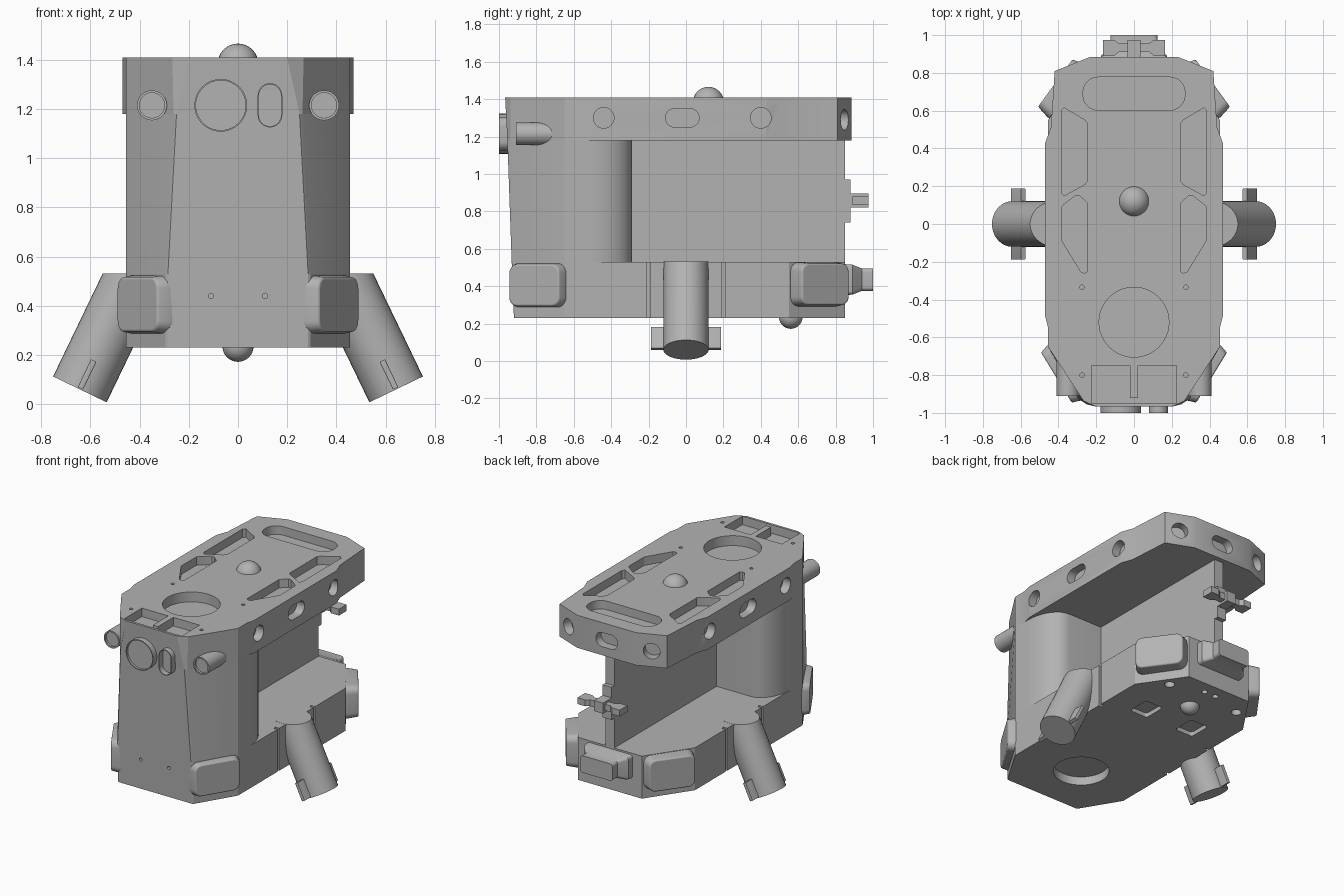
import bpy, bmesh, math
from mathutils import Matrix, Vector

if "Cube" in bpy.data.objects:
    bpy.data.objects.remove(bpy.data.objects["Cube"])

grey = bpy.data.materials.new("hull grey")
grey.diffuse_color = (0.45, 0.45, 0.45, 1)
grey.use_nodes = True
grey.node_tree.nodes["Principled BSDF"].inputs["Base Color"].default_value = grey.diffuse_color


def frame(loc, n, s=1):
    """Local z along n; s = -1 mirrors across x."""
    n = Vector(n).normalized()
    x = Vector((0, 0, 1)).cross(n)
    x = x.normalized() if x.length > 1e-4 else Vector((1, 0, 0))
    m = Matrix((x, n.cross(x), n)).transposed().to_4x4()
    return Matrix.Diagonal((s, 1, 1, 1)) @ Matrix.Translation(loc) @ m


def rrect(w, h, r, n=6):
    """Rounded rectangle outline; a slot or circle when r is half a side."""
    pts = []
    for i, (sx, sy) in enumerate(((1, 1), (-1, 1), (-1, -1), (1, -1))):
        for k in range(n + 1):
            a = math.pi / 2 * (i + k / n)
            p = Vector((sx * (w / 2 - r) + r * math.cos(a), sy * (h / 2 - r) + r * math.sin(a)))
            if all((p - q).length > 1e-4 for q in pts):
                pts.append(p)
    return pts


def circle(r, n=9):
    return rrect(2 * r, 2 * r, r, n)


def mirrored(half):
    return half + [(-x, y) for x, y in reversed(half)]


def loft(bm, rings, m=Matrix()):
    """Skin a list of (outline, z) rings and cap both ends."""
    loops = [[bm.verts.new(m @ Vector((p[0], p[1], z))) for p in pts] for pts, z in rings]
    n = len(loops[0])
    for a, b in zip(loops, loops[1:]):
        for i in range(n):
            j = (i + 1) % n
            bm.faces.new((a[i], a[j], b[j], b[i]))
    bm.faces.new(loops[0][::-1])
    bm.faces.new(loops[-1])


def prism(bm, pts, m, z0, z1):
    loft(bm, [(pts, z0), (pts, z1)], m)


def box(bm, x0, x1, y0, y1, z0, z1):
    prism(bm, [(x0, y0), (x1, y0), (x1, y1), (x0, y1)], Matrix(), z0, z1)


def finish(name, bm, bevel=0):
    bmesh.ops.recalc_face_normals(bm, faces=bm.faces)
    me = bpy.data.meshes.new(name)
    bm.to_mesh(me)
    bm.free()
    me.materials.append(grey)
    ob = bpy.data.objects.new(name, me)
    bpy.context.collection.objects.link(ob)
    if bevel:
        mod = ob.modifiers.new("bevel", 'BEVEL')
        mod.width, mod.segments, mod.angle_limit = bevel, 3, math.radians(50)
    return ob


def carve(ob, cutter_bm):
    cut = finish("cutter", cutter_bm)
    cut.hide_render = True
    mod = ob.modifiers.new("carve", 'BOOLEAN')
    mod.operation, mod.solver, mod.object = 'DIFFERENCE', 'EXACT', cut
    bpy.context.view_layer.objects.active = ob
    bpy.ops.object.modifier_apply(modifier=mod.name)
    bpy.data.objects.remove(cut)


UP, DOWN, FRONT, BACK, SIDE = (0, 0, 1), (0, 0, -1), (0, -1, 0), (0, 1, 0), (1, 0, 0)

# Lower hull
tail = [(.455, -.65), (.455, .55), (.25, .85)]
low0 = mirrored([(.285, -.92), (.295, -.915)] + tail)
low1 = mirrored([(.285, -.932), (.295, -.925)] + tail)
bm = bmesh.new()
loft(bm, [(low0, .23), (low1, .53)])
lower = finish("lower_hull", bm)
c = bmesh.new()
prism(c, circle(.18), frame((0, -.53, .23), DOWN), -.06, .02)
for s in (1, -1):
    prism(c, rrect(.14, .16, .02), frame((.19, .35, .23), DOWN, s), -.03, .02)
    prism(c, circle(.033), frame((.28, .69, .23), DOWN, s), -.04, .02)
    prism(c, circle(.02), frame((.045, .76, .23), DOWN, s), -.04, .02)
    prism(c, circle(.011), frame((.11, -.925, .44), FRONT, s), -.04, .03)
    for y in (-.2, .2):
        box(c, s * .425, s * .5, y - .01, y + .01, .2, .56)
carve(lower, c)

# Front block with rounded rear shoulders
arc = [(.30 + .155 * math.cos(a), -.52 + .23 * math.sin(a))
       for a in [math.pi / 2 * k / 8 for k in range(9)]]
bm = bmesh.new()
loft(bm, [(mirrored([(.285, -.932), (.295, -.925), (.455, -.65)] + arc), .53),
          (mirrored([(.25, -.955), (.262, -.94), (.455, -.65)] + arc), 1.18)])
finish("front_block", bm)

# Thin central wall joining lower hull and deck
bm = bmesh.new()
box(bm, -.035, .035, -.3, .85, .53, 1.18)
finish("centre_wall", bm)

# Upper deck with pockets and handling holes
side = [(.455, -.65), (.455, -.55), (.47, -.49), (.47, .43), (.44, .51), (.42, .81), (.23, .885)]
bm = bmesh.new()
loft(bm, [(mirrored([(.25, -.955), (.262, -.94)] + side), 1.18),
          (mirrored([(.2, -.967), (.267, -.937)] + side), 1.41)])
deck = finish("upper_deck", bm)
c = bmesh.new()
prism(c, circle(.185, 12), frame((0, -.52, 1.41), UP), -.07, .03)
prism(c, rrect(.54, .175, .08), frame((0, .69, 1.41), UP), -.06, .03)
tray = [(-.225, -.95), (.225, -.95), (.225, -.75), (.02, -.75), (.02, -.92),
        (-.02, -.92), (-.02, -.75), (-.225, -.75)]
prism(c, tray, Matrix(), 1.35, 1.44)
rear_pocket = [(.385, .6), (.37, .615), (.26, .55), (.245, .53), (.245, .23), (.26, .21),
               (.37, .15), (.385, .165)]
mid_pocket = [(.385, .085), (.375, .1), (.31, .15), (.29, .15), (.245, .11), (.245, -.25),
              (.26, -.26), (.28, -.255), (.375, -.1), (.385, -.08)]
for s in (1, -1):
    for pocket in (rear_pocket, mid_pocket):
        prism(c, pocket, Matrix.Diagonal((s, 1, 1, 1)), 1.35, 1.44)
    for y in (-.335, -.8):
        prism(c, circle(.012, 3), frame((.275, y, 1.41), UP, s), -.04, .02)
    for y in (-.44, .4):
        prism(c, circle(.055), frame((.47, y, 1.3), SIDE, s), -.06, .03)
    prism(c, rrect(.18, .1, .05), frame((.47, -.02, 1.3), SIDE, s), -.06, .03)
    prism(c, circle(.055), frame((.325, .8475, 1.29), (.37, .93, 0), s), -.06, .03)
prism(c, rrect(.17, .1, .05), frame((0, .885, 1.29), BACK), -.06, .03)
carve(deck, c)

# Domes
for name, loc, r in (("top_dome", (0, .12, 1.383), .083), ("bottom_dome", (0, .56, .235), .063)):
    bm = bmesh.new()
    bmesh.ops.create_uvsphere(bm, u_segments=32, v_segments=16, radius=r,
                              matrix=Matrix.Translation(loc))
    finish(name, bm)

# Front camera ring and slot ring
bm = bmesh.new()
loft(bm, [(circle(.107, 12), -.03), (circle(.107, 12), .045), (circle(.101, 12), .045),
          (circle(.101, 12), .03)], frame((-.07, -.955, 1.215), FRONT))
finish("front_round_port", bm)
bm = bmesh.new()
loft(bm, [(rrect(.1, .18, .05), -.03), (rrect(.1, .18, .05), .045), (rrect(.09, .17, .045), .045),
          (rrect(.09, .17, .045), .005)], frame((.13, -.955, 1.215), FRONT))
finish("front_slot_port", bm)

for s, tag in ((1, "right"), (-1, "left")):
    # Front lamps
    bm = bmesh.new()
    loft(bm, [(circle(.061), -.2), (circle(.061), 0), (circle(.051), 0), (circle(.051), -.015)],
         frame((.35, -.91, 1.215), FRONT, s))
    finish("lamp_" + tag, bm)

    # Corner pads on the hull chamfers
    for name, loc, n, d in (("front_pad_", (.3725, -.79, .405), (.85, -.52, 0), .045),
                            ("rear_pad_", (.36, .705, .41), (.81, .59, 0), .07)):
        bm = bmesh.new()
        loft(bm, [(rrect(.34, .235, .05), -.05), (rrect(.34, .235, .05), 0),
                  (rrect(.31, .22, .045), d)], frame(loc, n, s))
        finish(name + tag, bm, .008)

    # Angled thruster tubes, cut flush with the lower hull top
    m = frame((.643, 0, .06), (.434, 0, -.9), s)
    bm = bmesh.new()
    prism(bm, circle(.121), m, -.75, 0)
    bmesh.ops.bisect_plane(bm, geom=bm.verts[:] + bm.edges[:] + bm.faces[:],
                           plane_co=(0, 0, .531), plane_no=UP, clear_outer=True)
    bmesh.ops.holes_fill(bm, edges=[e for e in bm.edges if e.is_boundary])
    finish("thruster_" + tag, bm)
    bm = bmesh.new()
    prism(bm, rrect(.375, .024, .003, 2), m, -.13, -.005)
    finish("thruster_fin_" + tag, bm)

# Rear tapered socket
bm = bmesh.new()
loft(bm, [(rrect(.36, .17, .02), -.03), (rrect(.35, .16, .02), .04), (rrect(.25, .12, .02), .09),
          (rrect(.25, .12, .02), .15)], frame((0, .85, .435), BACK))
finish("rear_socket", bm)

# Rear cross fitting
bm = bmesh.new()
box(bm, -.035, .035, .84, .88, .74, .97)
box(bm, -.035, .035, .87, .975, .82, .895)
for s in (1, -1):
    prism(bm, [(.03, .91), (.08, .91), (.105, .89), (.165, .89), (.165, .975), (.105, .975),
               (.08, .955), (.03, .955)], Matrix.Diagonal((s, 1, 1, 1)), .835, .88)
finish("rear_cross", bm)

# Smooth curved walls, keep hard edges
bpy.ops.object.select_all(action='SELECT')
bpy.context.view_layer.objects.active = deck
bpy.ops.object.shade_smooth_by_angle(angle=math.radians(25))
